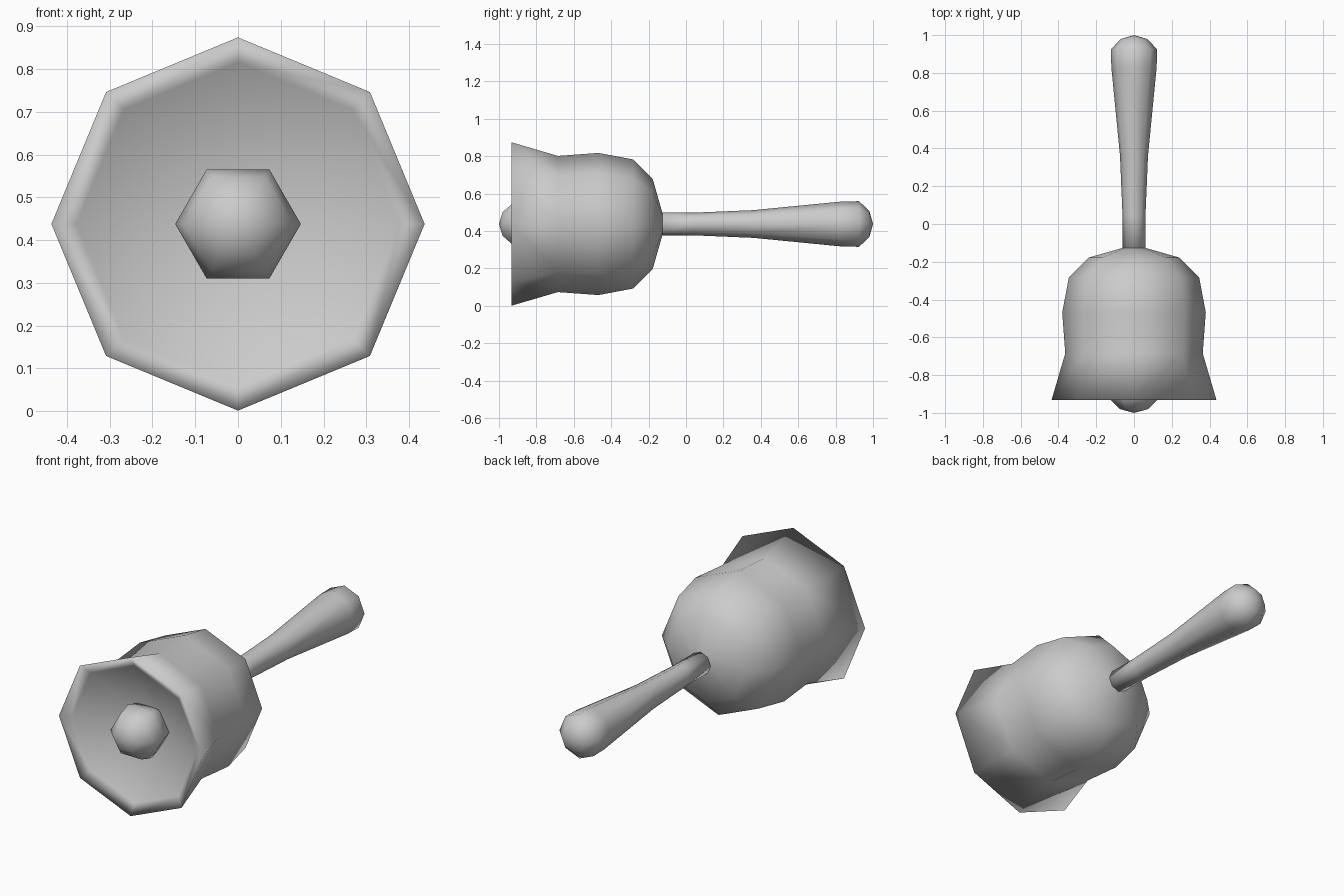
import bpy, bmesh, math

if "Cube" in bpy.data.objects:
    bpy.data.objects.remove(bpy.data.objects["Cube"])

CZ = 0.4375  # height of the bell's axis, which runs along y


def ring(bm, y, r, n):
    if r == 0:
        return [bm.verts.new((0, y, CZ))]
    return [bm.verts.new((r * math.cos(2 * math.pi * i / n), y,
                          CZ + r * math.sin(2 * math.pi * i / n))) for i in range(n)]


def bridge(bm, a, b):
    n = max(len(a), len(b))
    for i in range(n):
        j = (i + 1) % n
        if len(a) == 1:
            bm.faces.new((a[0], b[i], b[j]))
        elif len(b) == 1:
            bm.faces.new((a[i], a[j], b[0]))
        else:
            bm.faces.new((a[i], a[j], b[j], b[i]))


def lathe(name, profile, n=8):
    """Revolve (y, radius) points round the axis into a smooth closed solid."""
    bm = bmesh.new()
    rings = [ring(bm, y, r, n) for y, r in profile]
    for a, b in zip(rings, rings[1:]):
        bridge(bm, a, b)
    bmesh.ops.recalc_face_normals(bm, faces=bm.faces)
    for f in bm.faces:
        f.smooth = True
    me = bpy.data.meshes.new(name)
    bm.to_mesh(me)
    bm.free()
    bpy.context.collection.objects.link(bpy.data.objects.new(name, me))


# Bell body: crown, waist, flared lip, then the dished inside
lathe("bell_body", [(-0.12, 0), (-0.127, 0.062), (-0.178, 0.24), (-0.283, 0.345),
                    (-0.468, 0.38), (-0.685, 0.364), (-0.932, 0.4365),
                    (-0.90, 0.378), (-0.72, 0)])

# Handle swelling to a rounded end
lathe("handle", [(-0.15, 0), (-0.15, 0.061), (0.05, 0.061), (0.36, 0.074), (0.83, 0.12),
                 (0.925, 0.122), (0.98, 0.07), (1.0, 0)])

# Clapper ball: six-sided low-poly sphere
R = 0.147
lathe("clapper", [(-0.853 - R * math.cos(math.radians(a)),
                   round(R * math.sin(math.radians(a)), 5)) for a in range(0, 181, 30)], 6)
